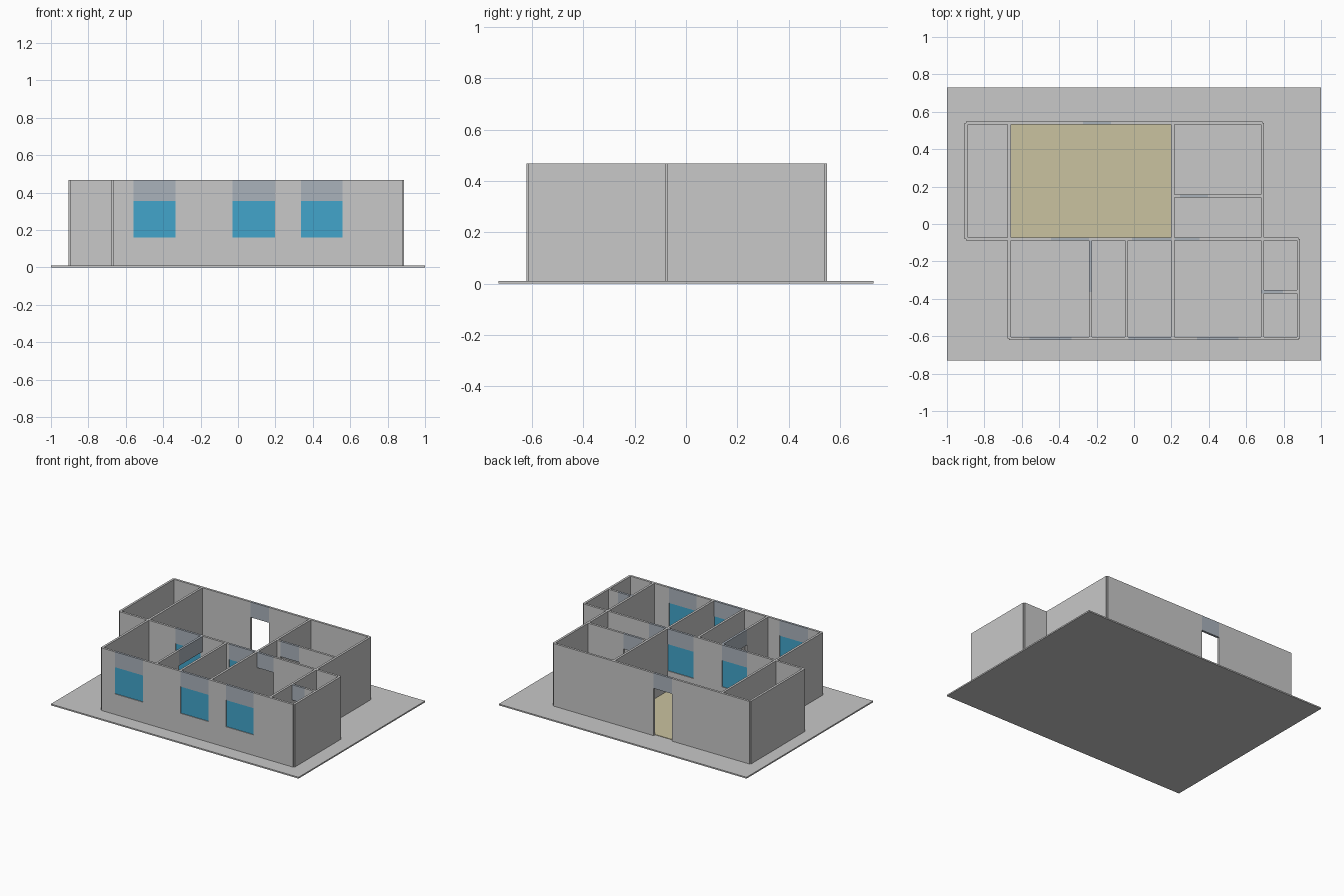
import bpy, bmesh
from mathutils import Matrix, Vector

if "Cube" in bpy.data.objects:
    bpy.data.objects.remove(bpy.data.objects["Cube"])

T = 0.0165           # wall thickness
Z0, Z1 = 0.01, 0.467  # wall foot and top
HEAD, SILL = 0.355, 0.16


def material(name, rgb):
    m = bpy.data.materials.new(name)
    m.diffuse_color = (*rgb, 1)
    m.use_nodes = True
    m.node_tree.nodes["Principled BSDF"].inputs["Base Color"].default_value = m.diffuse_color
    return m


GRAY = material("plaster gray", (0.58, 0.58, 0.58))
LINTEL = material("lintel blue gray", (0.40, 0.445, 0.50))
GLASS = material("window blue", (0.054, 0.376, 0.597))
SAND = material("floor sand", (0.59, 0.54, 0.35))


def boxes(name, parts, mat):
    """One object from a list of (low corner, high corner) boxes."""
    bm = bmesh.new()
    for lo, hi in parts:
        lo, hi = Vector(lo), Vector(hi)
        size = hi - lo
        bmesh.ops.create_cube(bm, size=1, matrix=Matrix.Translation((lo + hi) / 2)
                              @ Matrix.Diagonal((*size, 1)))
    me = bpy.data.meshes.new(name)
    bm.to_mesh(me)
    bm.free()
    me.materials.append(mat)
    ob = bpy.data.objects.new(name, me)
    bpy.context.collection.objects.link(ob)
    return ob


def wall(name, axis, at, start, end, openings=()):
    """Wall along an axis; openings are (start, end, 'door' or 'window')."""
    def piece(a, b, z0, z1, t=T):
        if axis == 'x':
            return (a, at - t / 2, z0), (b, at + t / 2, z1)
        return (at - t / 2, a, z0), (at + t / 2, b, z1)

    solid, pos = [], start
    for i, (a, b, kind) in enumerate(openings):
        if a > pos:
            solid.append(piece(pos, a, Z0, Z1))
        boxes(f"{name}_lintel_{i}", [piece(a, b, HEAD, Z1)], LINTEL)
        if kind == 'window':
            solid.append(piece(a, b, Z0, SILL))
            boxes(f"{name}_glass_{i}", [piece(a, b, SILL, HEAD, 0.006)], GLASS)
        pos = b
    if end > pos:
        solid.append(piece(pos, end, Z0, Z1))
    boxes(name, solid, GRAY)


# ground slab and main room floor
boxes("ground_slab", [((-1, -0.73, 0), (1, 0.73, Z0))], GRAY)
boxes("main_room_floor", [((-0.659, -0.072, Z0 - 0.002), (0.199, 0.533, Z0 + 0.003))], SAND)

# wall centre lines; walls stop on them, leaving small notched corners
XW, XL, XA, XB, XC, XR, XE = -0.897, -0.667, -0.232, -0.039, 0.207, 0.687, 0.88
YB, YR, YM, YS, YF = 0.541, 0.15, -0.08, -0.362, -0.613

# walls running left to right
wall("back_wall", 'x', YB, XW, XR, [(-0.273, -0.123, 'door')])
wall("back_room_divider", 'x', YR, XC, XR, [(0.245, 0.395, 'door')])
wall("middle_wall", 'x', YM, XW, XE,
     [(-0.444, -0.24, 'window'), (-0.01, 0.199, 'window'), (0.2155, 0.35, 'door')])
wall("closet_divider", 'x', YS, XR, XE, [(0.68, 0.797, 'door')])
wall("front_wall", 'x', YF, XL, XE,
     [(-0.56, -0.333, 'window'), (-0.03, 0.198, 'window'), (0.337, 0.56, 'window')])

# walls running front to back
wall("left_wing_wall", 'y', XW, YM, YB)
wall("left_wall", 'y', XL, YF, YB)
wall("front_divider_left", 'y', XA, YF, YM, [(-0.363, -0.0885, 'door')])
wall("front_divider_middle", 'y', XB, YF, YM)
wall("centre_divider", 'y', XC, YF, YB)
wall("right_wall", 'y', XR, YF, YB)
wall("right_wing_wall", 'y', XE, YF, YM)
